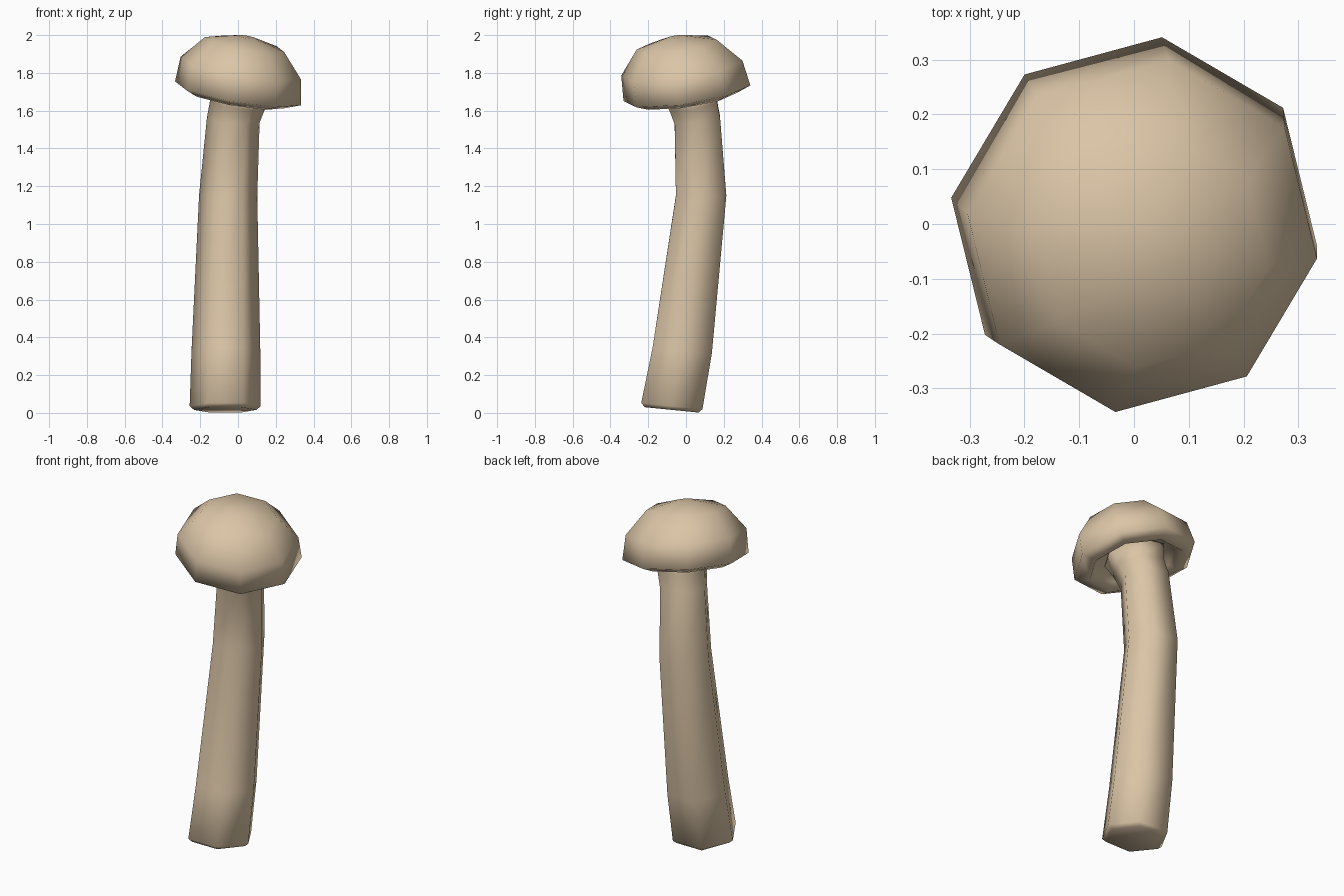
import bpy, bmesh, math
from mathutils import Vector

if "Cube" in bpy.data.objects:
    bpy.data.objects.remove(bpy.data.objects["Cube"])

mat = bpy.data.materials.new("mushroom tan")
mat.diffuse_color = (0.71, 0.56, 0.385, 1)
mat.use_nodes = True
mat.node_tree.nodes["Principled BSDF"].inputs["Base Color"].default_value = mat.diffuse_color


def loft(name, rings, sides, phase):
    """Skin rings of (centre x, y, z, radius, axis tilt x, axis tilt y), bottom to top."""
    bm = bmesh.new()
    loops = []
    for x, y, z, r, tx, ty in rings:
        rot = Vector((0, 0, 1)).rotation_difference(Vector((tx, ty, 1)))
        loop = []
        for i in range(sides):
            a = phase + 2 * math.pi * i / sides
            p = Vector((r * math.cos(a), r * math.sin(a), 0))
            loop.append(bm.verts.new(Vector((x, y, z)) + rot @ p))
        loops.append(loop)
    for lo, hi in zip(loops, loops[1:]):
        for i in range(sides):
            j = (i + 1) % sides
            bm.faces.new((lo[i], lo[j], hi[j], hi[i]))
    bm.faces.new(list(reversed(loops[0])))
    bm.faces.new(loops[-1])
    bmesh.ops.recalc_face_normals(bm, faces=bm.faces)
    for f in bm.faces:
        f.smooth = True
    me = bpy.data.meshes.new(name)
    bm.to_mesh(me)
    bm.free()
    me.materials.append(mat)
    ob = bpy.data.objects.new(name, me)
    bpy.context.collection.objects.link(ob)
    return ob


# Bent six-sided stem, bevelled at the foot and flared under the cap
loft("stem", [
    (-0.068, -0.075, 0.016, 0.165, 0.0, 0.10),
    (-0.068, -0.075, 0.036, 0.188, 0.0, 0.10),
    (-0.064, -0.020, 0.33, 0.182, 0.0, 0.10),
    (-0.052, 0.080, 1.15, 0.154, 0.03, 0.0),
    (-0.025, 0.060, 1.55, 0.140, 0.10, -0.15),
    (-0.003, 0.038, 1.63, 0.147, 0.17, -0.15),
    (0.010, 0.015, 1.72, 0.175, 0.17, -0.15),
], 6, 0.0)

# Tilted eight-sided cap: recess, lip, rim, widest ring, shoulder, crown
T = (0.17, -0.15)
loft("cap", [
    (0.005, 0.000, 1.730, 0.185) + T,
    (0.000, 0.005, 1.700, 0.225) + T,
    (-0.008, 0.010, 1.662, 0.265) + T,
    (0.000, 0.005, 1.692, 0.342) + T,
    (0.015, -0.022, 1.825, 0.327) + T,
    (0.035, -0.050, 1.950, 0.215) + T,
    (0.045, -0.055, 1.990, 0.050) + T,
], 8, math.radians(-8))
